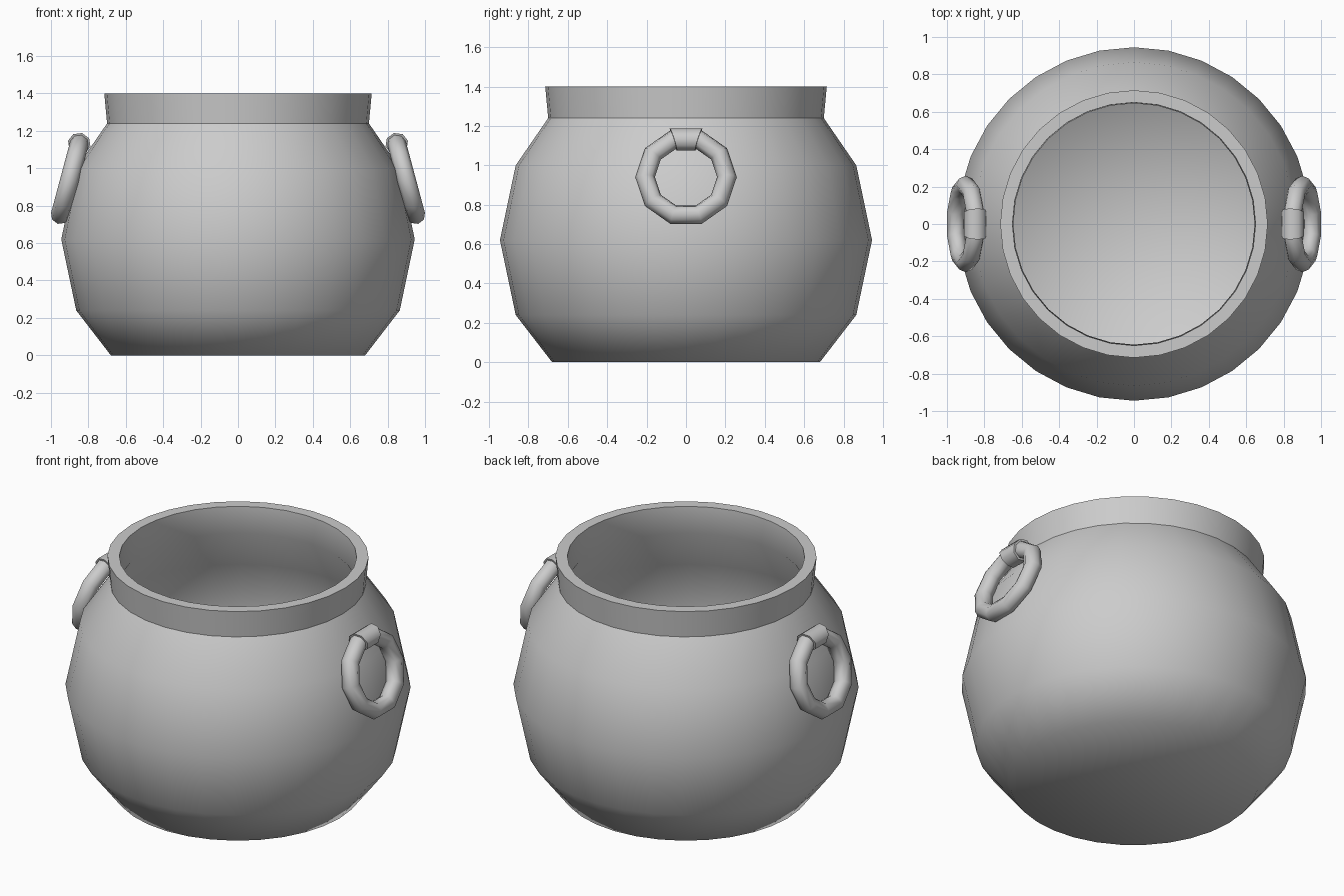
import bpy, bmesh, math
from mathutils import Vector, Matrix

if "Cube" in bpy.data.objects:
    bpy.data.objects.remove(bpy.data.objects["Cube"])


def finish(bm, name):
    bmesh.ops.recalc_face_normals(bm, faces=bm.faces)
    for f in bm.faces:
        f.smooth = True
    mesh = bpy.data.meshes.new(name)
    bm.to_mesh(mesh)
    bm.free()
    obj = bpy.data.objects.new(name, mesh)
    bpy.context.collection.objects.link(obj)
    return obj


def lathe(name, profile, sharp, sides=32):
    """Revolve (radius, z) points about z; radius 0 becomes a pole."""
    bm = bmesh.new()
    rings = []
    for r, z in profile:
        n = sides if r > 0 else 1
        rings.append([bm.verts.new((r * math.cos(math.tau * i / sides),
                                    r * math.sin(math.tau * i / sides), z)) for i in range(n)])
    for a, b in zip(rings, rings[1:]):
        for i in range(sides):
            j = (i + 1) % sides
            quad = [a[i % len(a)], a[j % len(a)], b[j % len(b)], b[i % len(b)]]
            bm.faces.new(list(dict.fromkeys(quad)))
    for k in sharp:
        for i in range(sides):
            bm.edges.get((rings[k][i], rings[k][(i + 1) % sides])).smooth = False
    return finish(bm, name)


def ring_tube(name, angles, tube, closed, sides=8):
    """Tube along a tilted circle on the right side, mirrored to the left."""
    major = 0.208
    place = Matrix.Translation((0.90, 0, 0.94)) @ Matrix.Rotation(math.radians(-15), 4, 'Y')
    bm = bmesh.new()
    loops = []
    for a in angles:
        out = Vector((0, math.cos(a), math.sin(a)))
        loops.append([bm.verts.new(place @ (
            out * (major + tube * math.cos(math.tau * i / sides))
            + Vector((tube * math.sin(math.tau * i / sides), 0, 0)))) for i in range(sides)])
    pairs = list(zip(loops, loops[1:])) + ([(loops[-1], loops[0])] if closed else [])
    for a, b in pairs:
        for i in range(sides):
            j = (i + 1) % sides
            bm.faces.new((a[i], a[j], b[j], b[i]))
    if not closed:
        for cap in (loops[0], loops[-1]):
            bm.faces.new(cap)
            for i in range(sides):
                bm.edges.get((cap[i], cap[(i + 1) % sides])).smooth = False
    obj = finish(bm, name)
    obj.modifiers.new("mirror", 'MIRROR').use_mirror_merge = False
    return obj


# Pot: outer wall, flared rim, then hollow inside
lathe("pot", [(0, 0), (0.68, 0), (0.865, 0.24), (0.945, 0.62), (0.865, 1.0), (0.70, 1.24),
              (0.715, 1.40), (0.65, 1.40), (0.645, 1.24), (0.80, 0.98), (0.88, 0.62),
              (0.80, 0.27), (0.65, 0.065), (0, 0.065)], sharp=(5, 6, 7))

# Ring handles and the clasps that hold them
ring_tube("ring_handles", [math.tau * k / 10 for k in range(10)], 0.05, True)
ring_tube("handle_clasps", [math.radians(72), math.radians(108)], 0.062, False)
